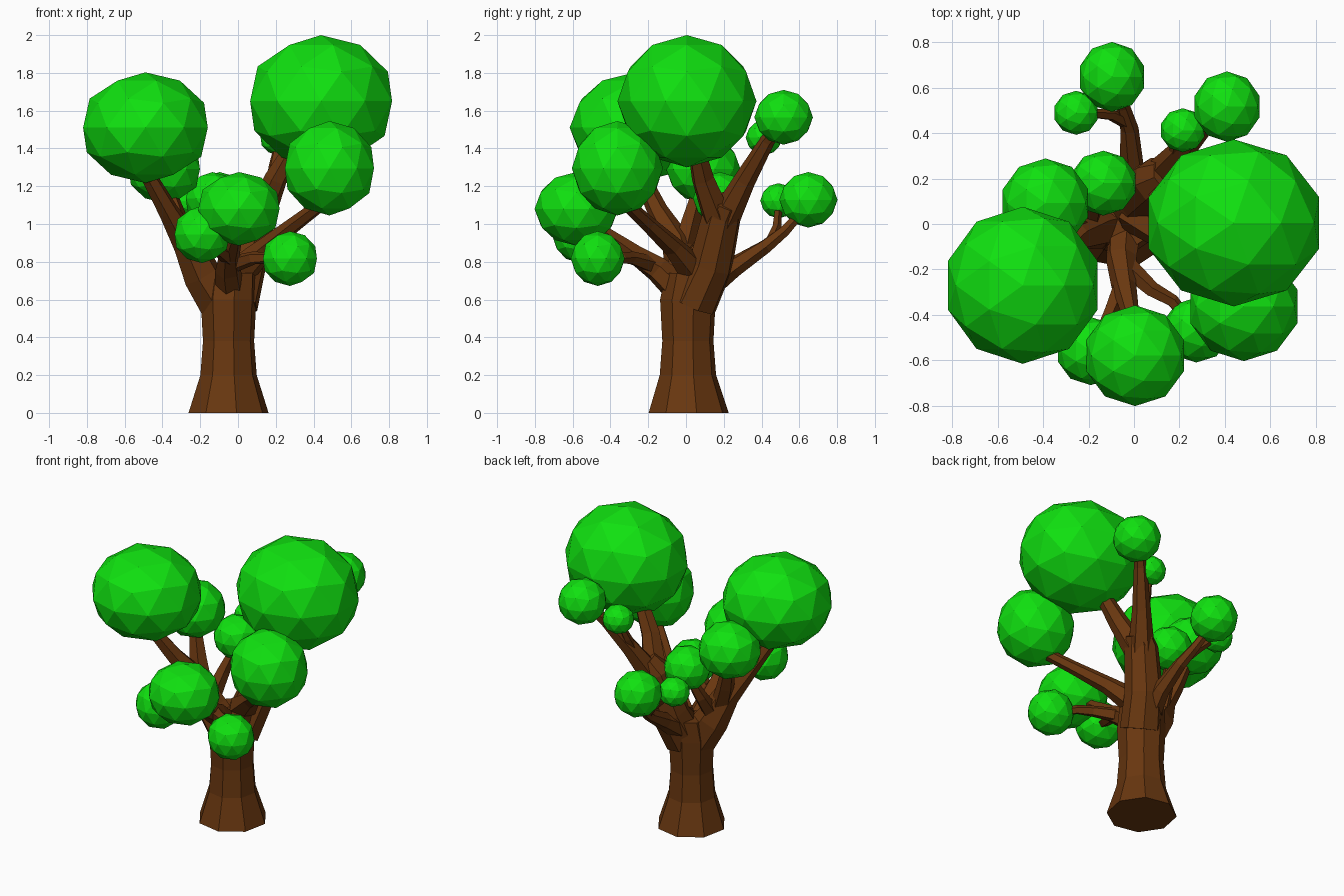
import bpy, bmesh, math
from mathutils import Vector

if "Cube" in bpy.data.objects:
    bpy.data.objects.remove(bpy.data.objects["Cube"])


def material(name, color):
    m = bpy.data.materials.new(name)
    m.diffuse_color = (*color, 1)
    m.use_nodes = True
    m.node_tree.nodes["Principled BSDF"].inputs["Base Color"].default_value = m.diffuse_color
    return m


BARK = material("brown bark", (0.14, 0.038, 0.005))
LEAF = material("green leaves", (0.005, 0.75, 0.005))


def finish(name, bm, mat):
    bmesh.ops.recalc_face_normals(bm, faces=bm.faces)
    me = bpy.data.meshes.new(name)
    bm.to_mesh(me)
    bm.free()
    me.materials.append(mat)
    ob = bpy.data.objects.new(name, me)
    bpy.context.collection.objects.link(ob)


def limb(name, path, sides=6):
    """Faceted tapering tube through (x, y, z, radius) points."""
    bm = bmesh.new()
    pts = [Vector(p[:3]) for p in path]
    rings = []
    for i, p in enumerate(pts):
        d = (pts[min(i + 1, len(pts) - 1)] - pts[max(i - 1, 0)]).normalized()
        u = Vector((0, 1, 0)).cross(d) if abs(d.y) < 0.9 else Vector((1, 0, 0))
        u = (u - d * u.dot(d)).normalized()
        v = d.cross(u)
        ring = []
        for k in range(sides):
            a = math.tau * (k + 0.25) / sides
            o = (u * math.cos(a) + v * math.sin(a)) * path[i][3]
            ring.append(bm.verts.new(p + o))
        rings.append(ring)
    for a, b in zip(rings, rings[1:]):
        for k in range(sides):
            n = (k + 1) % sides
            bm.faces.new((a[k], a[n], b[n], b[k]))
    bm.faces.new(rings[0][::-1])
    bm.faces.new(rings[-1])
    finish(name, bm, BARK)


def foliage(name, centre, radii):
    """Faceted leaf ball, slightly squashed."""
    bm = bmesh.new()
    bmesh.ops.create_icosphere(bm, subdivisions=2, radius=1)
    bmesh.ops.scale(bm, vec=radii, verts=bm.verts)
    bmesh.ops.translate(bm, vec=centre, verts=bm.verts)
    finish(name, bm, LEAF)


# Trunk: flat flared foot, then the thick back right stem
bm = bmesh.new()
rings = []
for x, y, z, r in [(-.05, .014, 0, .216), (-.05, .01, .2, .152), (-.05, .01, .38, .138),
                   (-.05, .01, .6, .15), (-.04, .03, .74, .14)]:
    rings.append([bm.verts.new((x + r * math.cos(math.tau * (k + .25) / 8),
                                y + r * math.sin(math.tau * (k + .25) / 8), z)) for k in range(8)])
for a, b in zip(rings, rings[1:]):
    for k in range(8):
        bm.faces.new((a[k], a[(k + 1) % 8], b[(k + 1) % 8], b[k]))
bm.faces.new(rings[0])
bm.faces.new(rings[-1])
finish("trunk", bm, BARK)
limb("back_right_stem", [(-.02, .04, .58, .13), (.03, .13, .78, .12), (.1, .19, 1.05, .105),
                         (.15, .22, 1.12, .08)], 8)

# Main limbs
limb("left_limb", [(-.08, .01, .56, .12), (-.19, -.01, .73, .105), (-.27, -.05, .9, .08),
                   (-.37, -.15, 1.07, .055), (-.5, -.26, 1.3, .04)])
limb("tall_right_branch", [(.1, .18, 1.0, .085), (.2, .09, 1.24, .062), (.3, .05, 1.42, .045)])
limb("back_right_branch", [(.1, .19, 1.0, .085), (.2, .31, 1.23, .058), (.31, .43, 1.44, .04),
                           (.37, .49, 1.52, .03)])
limb("front_right_branch", [(.0, .05, .74, .09), (.15, -.07, .88, .055), (.3, -.2, 1.0, .042),
                            (.46, -.33, 1.12, .035)])
limb("front_branch", [(-.04, -.01, .62, .08), (-.055, -.15, .76, .07), (-.045, -.27, .84, .055),
                      (-.01, -.42, .95, .035), (0, -.53, 1.03, .03)])
limb("back_branch", [(-.03, .09, .66, .08), (-.01, .25, .77, .055), (-.02, .42, .88, .04),
                     (-.05, .52, .96, .032), (-.085, .61, 1.06, .025)])

# Side twigs
limb("front_right_twig", [(-.05, -.17, .78, .05), (.08, -.29, .82, .036), (.17, -.34, .82, .03),
                          (.25, -.44, .81, .022)], 5)
limb("front_left_twig", [(-.045, -.25, .82, .045), (-.1, -.38, .86, .035), (-.17, -.53, .92, .025)], 5)
limb("back_left_twig", [(-.02, .44, .89, .03), (-.1, .48, .98, .026), (-.23, .49, 1.1, .018)], 5)
limb("upper_back_twig", [(.18, .29, 1.2, .035), (.19, .35, 1.31, .028), (.21, .4, 1.42, .018)], 5)
limb("left_upper_twig", [(-.23, -.03, .8, .065), (-.31, .02, 1.0, .055), (-.38, .08, 1.22, .035)], 5)
limb("inner_left_twig", [(-.2, .01, .78, .055), (-.18, .1, .92, .042), (-.14, .17, 1.07, .025)], 5)

# Leaf balls: centre and radii
balls = [
    ("large_right", (.44, .005, 1.65), (.395, .368, .35)),
    ("large_left", (-.49, -.27, 1.51), (.347, .346, .293)),
    ("front_right", (.484, -.363, 1.295), (.248, .241, .25)),
    ("front", (.005, -.58, 1.08), (.226, .222, .195)),
    ("low_front_right", (.275, -.467, .817), (.15, .143, .145)),
    ("low_front_left", (-.19, -.56, .945), (.153, .15, .152)),
    ("back_left", (-.39, .092, 1.29), (.198, .197, .18)),
    ("inner_left", (-.135, .18, 1.135), (.148, .143, .14)),
    ("back", (-.097, .648, 1.128), (.149, .154, .147)),
    ("small_back", (-.255, .49, 1.123), (.1, .097, .093)),
    ("back_right", (.41, .517, 1.565), (.15, .155, .145)),
    ("small_back_right", (.215, .413, 1.457), (.1, .097, .092)),
]
for name, c, r in balls:
    foliage(name + "_foliage", c, r)
